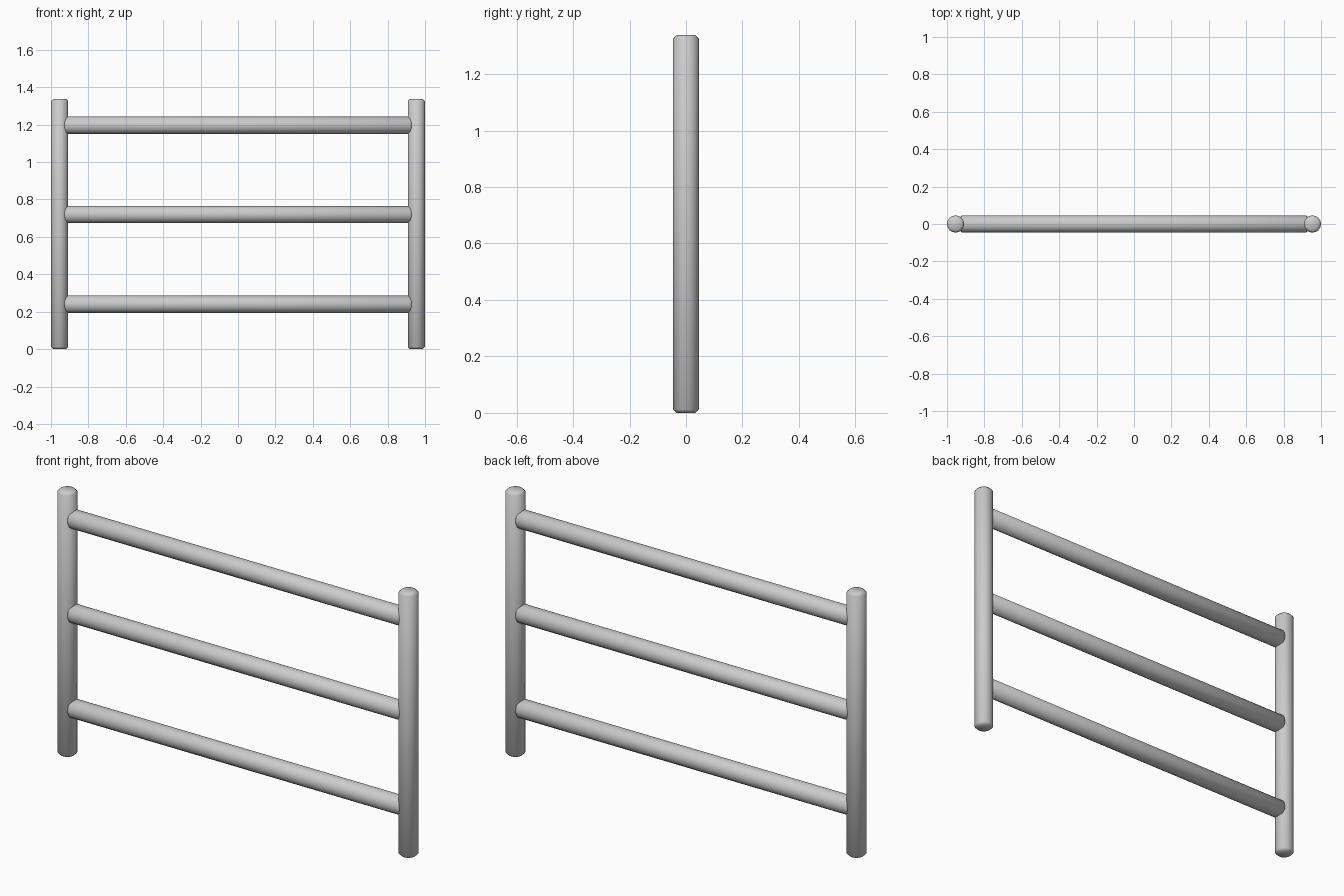
import bpy, math

if "Cube" in bpy.data.objects:
    bpy.data.objects.remove(bpy.data.objects["Cube"])

R = 0.046        # pole radius
HEIGHT = 1.338   # post height
POST_X = 0.954
RAIL_END = 0.932


def pole(name, length, location, rotation=(0, 0, 0)):
    """Round pole with softened ends."""
    bpy.ops.mesh.primitive_cylinder_add(vertices=16, radius=R, depth=length,
                                        location=location, rotation=rotation)
    ob = bpy.context.object
    ob.name = name
    bevel = ob.modifiers.new("end_bevel", 'BEVEL')
    bevel.width = 0.012
    bevel.segments = 1
    bevel.limit_method = 'ANGLE'
    bevel.angle_limit = math.radians(60)
    bpy.ops.object.modifier_apply(modifier=bevel.name)
    bpy.ops.object.shade_smooth_by_angle(angle=math.radians(50))
    return ob


# upright posts
for side, sx in (("left", -1), ("right", 1)):
    pole(f"{side}_post", HEIGHT, (sx * POST_X, 0, HEIGHT / 2))

# horizontal rails
for label, z in (("bottom", 0.24), ("middle", 0.72), ("top", 1.197)):
    pole(f"{label}_rail", 2 * RAIL_END, (0, 0, z), (0, math.pi / 2, 0))
